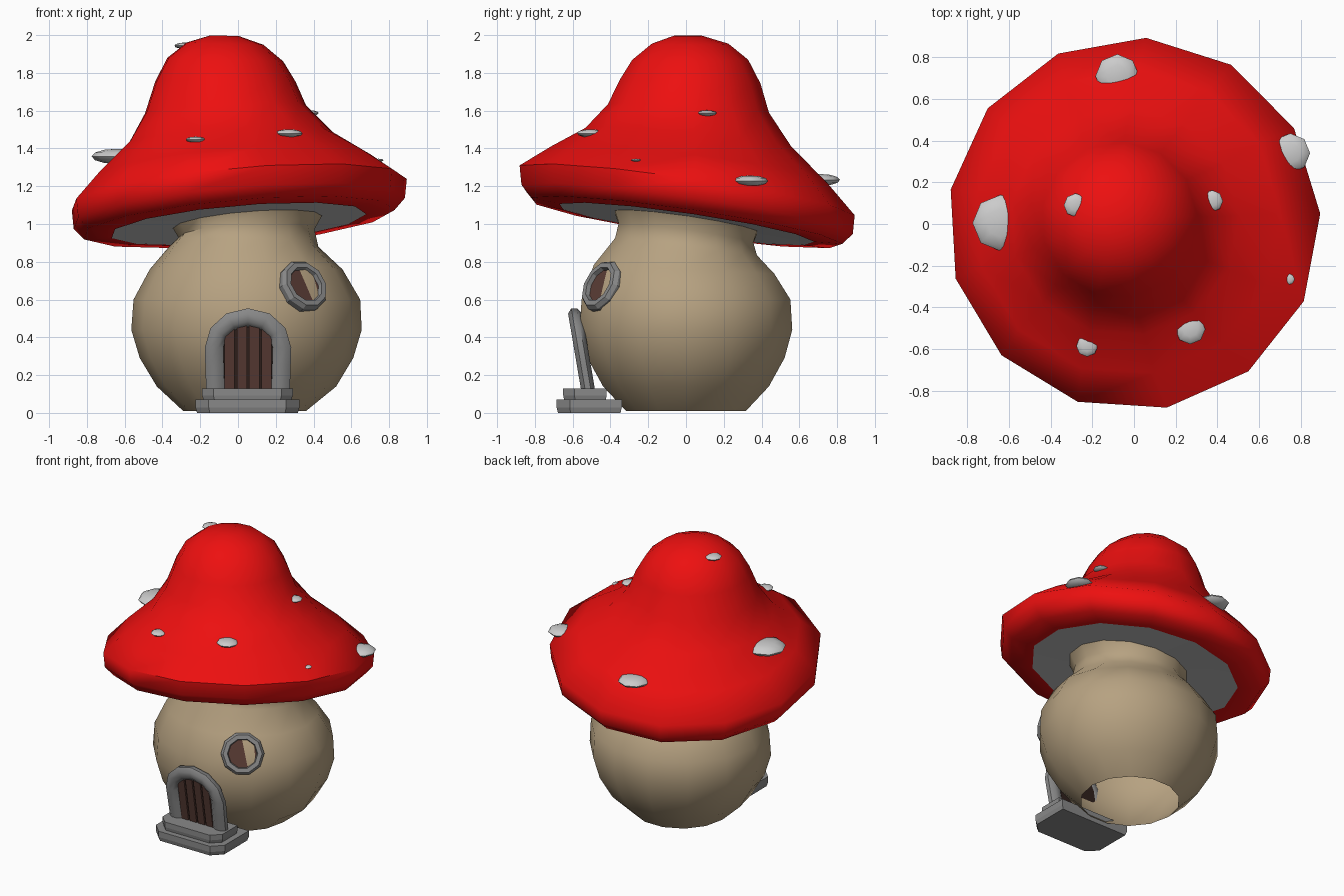
import bpy, bmesh, math
from mathutils import Vector, Matrix
from mathutils.bvhtree import BVHTree

if "Cube" in bpy.data.objects:
    bpy.data.objects.remove(bpy.data.objects["Cube"])


def material(name, rgb):
    m = bpy.data.materials.new(name)
    m.diffuse_color = (*rgb, 1)
    m.use_nodes = True
    m.node_tree.nodes["Principled BSDF"].inputs["Base Color"].default_value = m.diffuse_color
    return m


RED = material("red", (0.85, 0.005, 0.005))
TAN = material("tan", (0.47, 0.36, 0.22))
BROWN = material("brown", (0.10, 0.045, 0.035))
DARK = material("dark_brown", (0.03, 0.015, 0.012))
STONE = material("stone", (0.25, 0.25, 0.25))


def finish(name, bm, mat=None, angle=None):
    bmesh.ops.recalc_face_normals(bm, faces=bm.faces)
    me = bpy.data.meshes.new(name)
    bm.to_mesh(me)
    bm.free()
    ob = bpy.data.objects.new(name, me)
    bpy.context.collection.objects.link(ob)
    if mat:
        me.materials.append(mat)
    if angle:
        bpy.ops.object.select_all(action='DESELECT')
        ob.select_set(True)
        bpy.context.view_layer.objects.active = ob
        bpy.ops.object.shade_smooth_by_angle(angle=math.radians(angle))
    return ob


def loft(rings, start_cap=False, end_cap=False):
    """Skin a list of equal-length closed rings of points."""
    bm = bmesh.new()
    rows = [[bm.verts.new(p) for p in ring] for ring in rings]
    n = len(rows[0])
    for a, b in zip(rows, rows[1:]):
        for i in range(n):
            j = (i + 1) % n
            bm.faces.new((a[i], a[j], b[j], b[i]))
    if start_cap:
        bm.faces.new(rows[0][::-1])
    if end_cap:
        bm.faces.new(rows[-1])
    return bm


def tilted_ring(n, start, cx, cy, z, r, sx=0, sy=0, ry=None):
    """Horizontal ring whose height slopes by sx along x and sy along y."""
    pts = []
    for i in range(n):
        a = math.radians(start) + math.tau * i / n
        x, y = r * math.cos(a), (ry or r) * math.sin(a)
        pts.append((cx + x, cy + y, z + sx * x + sy * y))
    return pts


# Cap: 13-sided leaning bell, rolled rim
SX, SY = 0.085, -0.144
cap_rings = [
    (0, 0, 1.00, 0.68, SX, SY), (0, 0, 1.01, 0.83, SX, SY),
    (0, 0, 1.07, 0.885, SX, SY), (0, 0, 1.17, 0.895, SX, SY),
    (-0.03, 0.01, 1.31, 0.735, SX, -0.125), (-0.045, 0.01, 1.455, 0.55, 0.06, -0.09),
    (-0.07, 0.01, 1.61, 0.43, 0.05, -0.05), (-0.07, 0.02, 1.755, 0.375, 0, -0.03),
    (-0.07, 0.02, 1.87, 0.31, -0.03, 0), (-0.07, 0.02, 1.955, 0.205, -0.03, 0),
    (-0.07, 0.01, 1.997, 0.075, -0.03, 0)]
bm = loft([tilted_ring(13, 3.2, *r) for r in cap_rings], end_cap=True)
cap_tree = BVHTree.FromBMesh(bm)
finish("cap", bm, RED, 60)

# Gills: pale disc under the cap
gills = [(0, 0, 1.002, 0.69, SX, SY), (0.03, 0, 1.01, 0.33, SX, SY)]
finish("cap_underside", loft([tilted_ring(13, 3.2, *r) for r in gills]), None, 40)

# Spots: flattened low-poly balls laid on the cap (x, y, radius)
spots = [(-0.08, 0.71, 0.105), (0.75, 0.34, 0.095), (-0.64, 0.005, 0.135),
         (-0.28, 0.09, 0.057), (0.375, 0.11, 0.052), (0.745, -0.265, 0.026),
         (0.27, -0.505, 0.072), (-0.225, -0.585, 0.052)]
for k, (x, y, r) in enumerate(spots):
    p, nrm, _, _ = cap_tree.ray_cast(Vector((x, y, 3)), Vector((0, 0, -1)))
    bm = bmesh.new()
    bmesh.ops.create_uvsphere(
        bm, u_segments=8, v_segments=6, radius=r,
        matrix=Matrix.Translation(p) @ nrm.to_track_quat('Z', 'Y').to_matrix().to_4x4()
        @ Matrix.Diagonal((1, 1, 0.3, 1)))
    finish(f"cap_spot_{k + 1}", bm, None, 40)

# Stem: bulbous body, open at the bottom, neck leaning with the cap
stem_rings = [
    (0.035, 0, 0.01, 0.325, 0, 0, 0.325), (0.045, 0, 0.14, 0.475, 0, 0, 0.45),
    (0.045, 0, 0.29, 0.565, 0, 0, 0.535), (0.045, 0, 0.44, 0.61, 0, 0, 0.577),
    (0.047, 0, 0.6, 0.6, 0, 0, 0.567), (0.043, -0.01, 0.76, 0.51, 0, -0.05, 0.49),
    (0.03, 0, 0.88, 0.395, 0, -0.12, 0.385), (0.045, 0, 0.95, 0.36, 0.06, SY, 0.365),
    (0.05, 0, 1.02, 0.40, SX, SY, 0.39)]
finish("stem", loft([tilted_ring(14, 0, *r) for r in stem_rings]), TAN, 60)


# Door: everything is placed in a plane leaning outwards with height
def door_point(x, d, h):
    return Vector((0.053 + x, -0.515 - 0.17 * (h - 0.13) + d, h))


# Door frame: flattened tube swept up, over the arch and down
path = [(0.172, 0.10, 0), (0.177, 0.25, 0)]
path += [(0.18 * math.cos(math.radians(a)), 0.345 + 0.16 * math.sin(math.radians(a)), a)
         for a in range(0, 181, 30)]
path += [(-0.177, 0.25, 180), (-0.172, 0.10, 180)]
rings = []
for x, h, a in path:
    nx, nh = math.cos(math.radians(a)), math.sin(math.radians(a))
    ring = []
    for i in range(8):
        t = math.tau * (i + 0.5) / 8
        w, d = 0.053 * math.cos(t), 0.04 * math.sin(t)
        ring.append(door_point(x + nx * w, d - 0.005, h + nh * w))
    rings.append(ring)
finish("door_frame", loft(rings, True, True), STONE, 50)


# Door: dark backing with four planks in front
def door_slab(name, x0, x1, d0, d1, mat):
    def top(x):
        return 0.345 + 0.155 * math.sqrt(max(0, 1 - (x / 0.18) ** 2))
    xs = [x0 + (x1 - x0) * i / 4 for i in range(5)]
    outline = [(x0, 0.1), (x1, 0.1)] + [(x, top(x)) for x in reversed(xs)]
    finish(name, loft([[door_point(x, d, h) for x, h in outline] for d in (d0, d1)],
                      True, True), mat)


door_slab("door_back", -0.15, 0.15, -0.012, 0.03, DARK)
for k in range(4):
    xc = -0.0975 + 0.065 * k
    door_slab(f"door_plank_{k + 1}", xc - 0.027, xc + 0.027, -0.025, 0.0, BROWN)


# Steps: two slabs with chamfered front corners
def step(name, x0, x1, y0, y1, z0, z1, c):
    outline = [(x0, y1), (x0, y0 + c), (x0 + c, y0), (x1 - c, y0), (x1, y0 + c), (x1, y1)]
    cx, cy = (x0 + x1) / 2, (y0 + y1) / 2
    low = [(cx + (x - cx) * 0.97, cy + (y - cy) * 0.96, z0) for x, y in outline]
    mid = [(x, y, z0 + 0.4 * (z1 - z0)) for x, y in outline]
    finish(name, loft([low, mid, [(x, y, z1) for x, y in outline]], True, True), STONE)


step("lower_step", -0.225, 0.325, -0.685, -0.34, 0.0, 0.07, 0.07)
step("upper_step", -0.19, 0.29, -0.65, -0.42, 0.068, 0.13, 0.06)

# Window: ten-sided bevelled ring with a brown pane
az, el = math.radians(-54), math.radians(24)
out = Vector((math.cos(az) * math.cos(el), math.sin(az) * math.cos(el), math.sin(el)))
place = Matrix.Translation((0.342, -0.437, 0.668)) @ out.to_track_quat('Z', 'Y').to_matrix().to_4x4()
for name, prof, mat in (
        ("window_frame", [(0.14, -0.05), (0.143, 0.015), (0.128, 0.038), (0.1, 0.038), (0.09, 0.0)], STONE),
        ("window_pane", [(0.097, -0.02), (0.097, 0.014)], BROWN)):
    bm = loft([tilted_ring(10, 0, 0, 0, z, r) for r, z in prof], end_cap=True)
    bm.transform(place)
    finish(name, bm, mat, 30)
